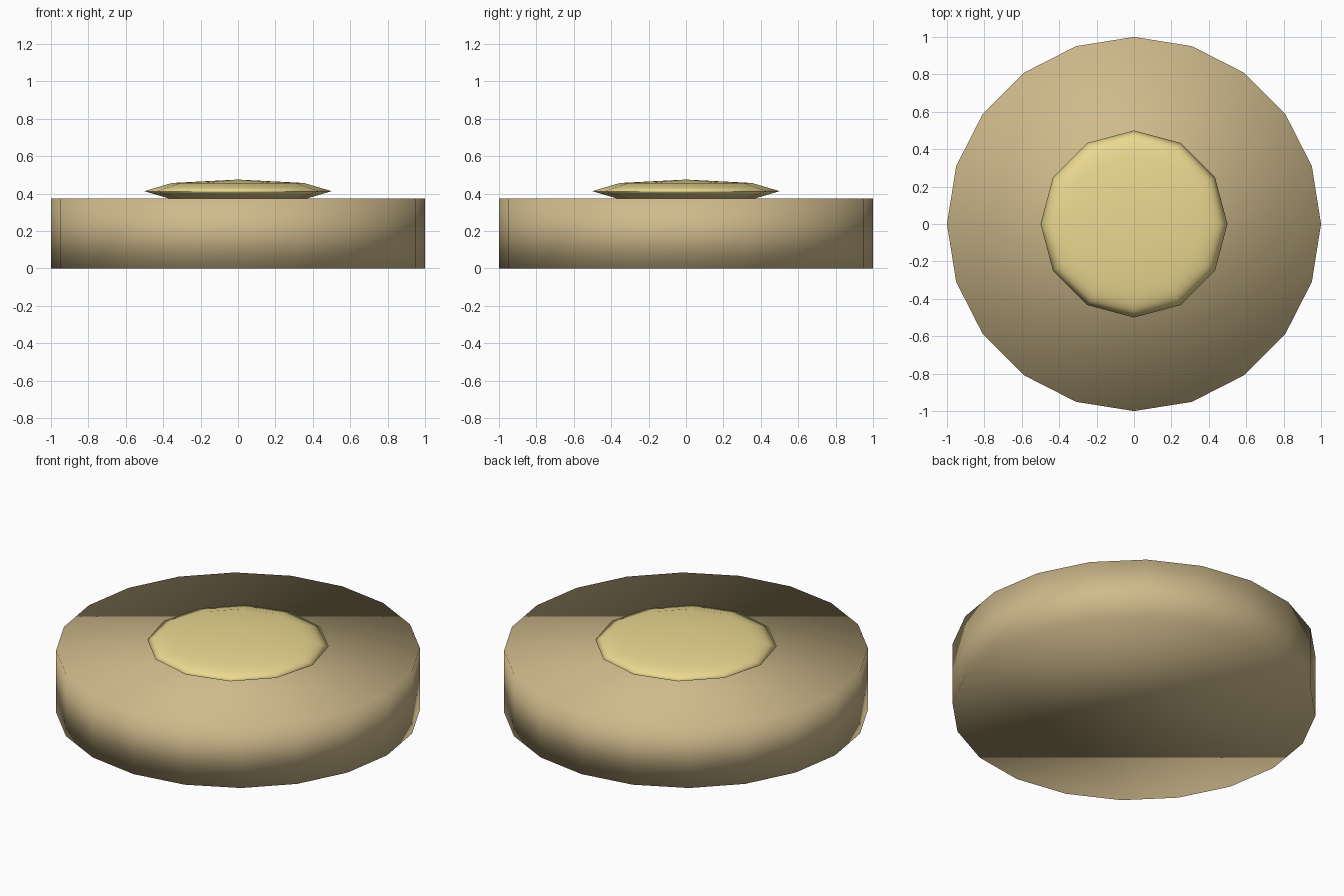
import bpy

if "Cube" in bpy.data.objects:
    bpy.data.objects.remove(bpy.data.objects["Cube"])


def finish(name, color):
    obj = bpy.context.object
    obj.name = name
    mat = bpy.data.materials.new(name + "_color")
    mat.diffuse_color = (*color, 1)
    mat.use_nodes = True
    mat.node_tree.nodes["Principled BSDF"].inputs["Base Color"].default_value = mat.diffuse_color
    obj.data.materials.append(mat)
    # original is smooth shaded everywhere, even over the rim
    for poly in obj.data.polygons:
        poly.use_smooth = True
    return obj


# Round base disc, 20 sides
bpy.ops.mesh.primitive_cylinder_add(vertices=20, radius=1, depth=0.375,
                                    location=(0, 0, 0.1875))
finish("base_disc", (0.62, 0.49, 0.26))

# Flattened low-poly dome, partly sunk into the base
bpy.ops.mesh.primitive_uv_sphere_add(segments=12, ring_count=4, radius=0.5,
                                     location=(0, 0, 0.413))
dome = finish("center_button", (0.83, 0.69, 0.28))
dome.scale.z = 0.124
